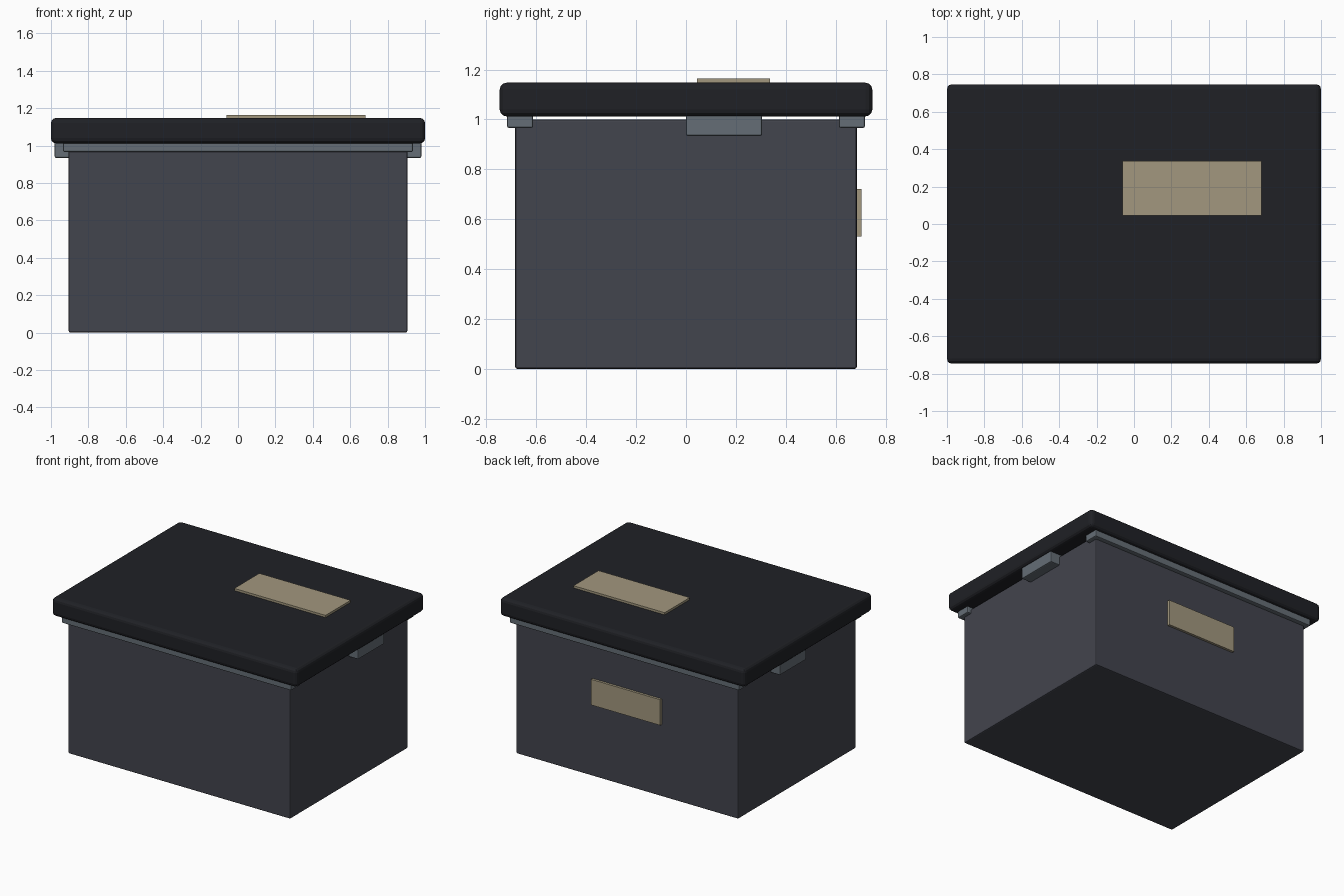
import bpy, bmesh, math

if "Cube" in bpy.data.objects:
    bpy.data.objects.remove(bpy.data.objects["Cube"])


def material(name, rgb):
    m = bpy.data.materials.new(name)
    m.diffuse_color = (*rgb, 1)
    m.use_nodes = True
    m.node_tree.nodes["Principled BSDF"].inputs["Base Color"].default_value = m.diffuse_color
    return m


BODY = material("body_grey", (0.055, 0.058, 0.075))
LID = material("lid_black", (0.014, 0.015, 0.019))
TRIM = material("trim_grey", (0.13, 0.155, 0.18))
LABEL = material("label_tan", (0.36, 0.31, 0.21))


def box(name, x, y, z, mat, bevel=0, segments=2):
    """Box from (min, max) ranges, with optional rounded edges."""
    bm = bmesh.new()
    bmesh.ops.create_cube(bm, size=1)
    for v in bm.verts:
        v.co = [r[0] if c < 0 else r[1] for c, r in zip(v.co, (x, y, z))]
    mid = [(r[0] + r[1]) / 2 for r in (x, y, z)]
    bmesh.ops.translate(bm, verts=bm.verts, vec=[-c for c in mid])
    mesh = bpy.data.meshes.new(name)
    bm.to_mesh(mesh)
    bm.free()
    mesh.materials.append(mat)
    ob = bpy.data.objects.new(name, mesh)
    ob.location = mid
    bpy.context.collection.objects.link(ob)
    if bevel:
        mod = ob.modifiers.new("rounded_edges", 'BEVEL')
        mod.width = bevel
        mod.segments = segments
    return ob


# Bin body and the overhanging lid, with a thin gap between them
box("bin_body", (-0.905, 0.905), (-0.685, 0.685), (0, 1.0), BODY, 0.008)
box("lid", (-1, 1), (-0.747, 0.747), (1.012, 1.147), LID, 0.027, 3)

# Long rails under the front and back lid edges, latches on both ends
for side, rail, latch in ((-1, "front_rail", "left_latch"), (1, "back_rail", "right_latch")):
    box(rail, (-0.935, 0.935), sorted((side * 0.613, side * 0.717)), (0.966, 1.025), TRIM, 0.007)
    box(latch, sorted((side * 0.86, side * 0.98)), (0, 0.305), (0.934, 1.025), TRIM, 0.007)

# Blank labels on the lid and the back
box("lid_label", (-0.062, 0.682), (0.045, 0.337), (1.143, 1.163), LABEL)
box("back_label", (-0.282, 0.282), (0.675, 0.703), (0.531, 0.72), LABEL)
